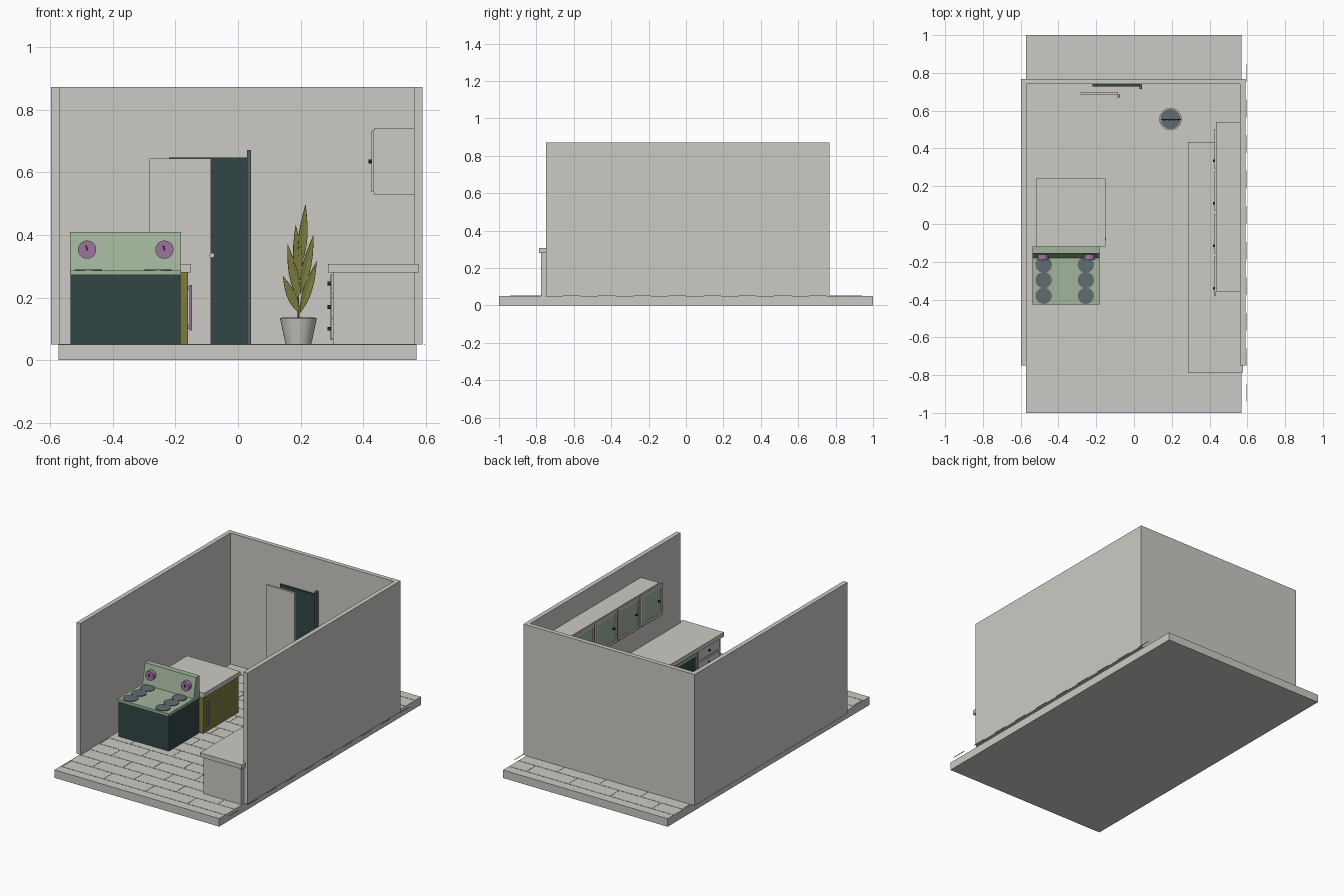
import bpy, bmesh, math
from mathutils import Matrix, Vector

cube = bpy.data.objects.get("Cube")
if cube:
    bpy.data.objects.remove(cube, do_unlink=True)


def material(name, r, g, b):
    mat = bpy.data.materials.new(name)
    mat.use_nodes = True
    mat.diffuse_color = (r, g, b, 1)
    mat.node_tree.nodes["Principled BSDF"].inputs["Base Color"].default_value = (r, g, b, 1)
    return mat


GREY = material("warm grey", .6, .59, .555)
TEAL = material("dark teal", .032, .062, .062)
SLATE = material("slate teal", .085, .125, .125)
GREEN = material("sage green", .36, .46, .33)
PURPLE = material("mauve", .34, .175, .34)
OLIVE = material("olive", .2, .2, .05)
BURNER = material("blue grey", .12, .15, .16)
DARK = material("charcoal", .02, .022, .022)


def finish(name, bm, mat, smooth=False):
    bmesh.ops.recalc_face_normals(bm, faces=bm.faces)
    mesh = bpy.data.meshes.new(name)
    bm.to_mesh(mesh)
    bm.free()
    mesh.materials.append(mat)
    obj = bpy.data.objects.new(name, mesh)
    bpy.context.collection.objects.link(obj)
    if smooth:
        bpy.ops.object.select_all(action="DESELECT")
        obj.select_set(True)
        bpy.context.view_layer.objects.active = obj
        bpy.ops.object.shade_smooth_by_angle()
    return obj


def add_box(bm, xs, ys, zs):
    low, high = map(Vector, zip(xs, ys, zs))
    place = Matrix.Translation((low + high) / 2) @ Matrix.Diagonal((*(high - low), 1))
    bmesh.ops.create_cube(bm, size=1, matrix=place)


def box(name, mat, xs, ys, zs):
    bm = bmesh.new()
    add_box(bm, xs, ys, zs)
    return finish(name, bm, mat)


def cylinder(name, mat, center, bottom, top, depth, axis="Z", sides=32):
    turn = {"Z": Matrix(), "X": Matrix.Rotation(math.pi / 2, 4, "Y"),
            "Y": Matrix.Rotation(math.pi / 2, 4, "X")}[axis]
    bm = bmesh.new()
    bmesh.ops.create_cone(bm, cap_ends=True, segments=sides, radius1=bottom, radius2=top,
                          depth=depth, matrix=Matrix.Translation(center) @ turn)
    return finish(name, bm, mat, True)


def prism(name, mat, points, axis, start, end):
    """Extrude a closed outline along one axis."""
    bm = bmesh.new()
    verts = []
    for a, b in points:
        verts.append(bm.verts.new((start, a, b) if axis == "X" else (a, b, start)))
    face = bm.faces.new(verts)
    moved = bmesh.ops.extrude_face_region(bm, geom=[face])["geom"]
    shift = Vector((end - start, 0, 0) if axis == "X" else (0, 0, end - start))
    bmesh.ops.translate(bm, verts=[v for v in moved if isinstance(v, bmesh.types.BMVert)], vec=shift)
    return finish(name, bm, mat)


FLOOR = .05
COUNTER = .28
COUNTER_TOP = .307

# Floor slab with raised seams in a staggered pattern
box("floor", GREY, (-.573, .57), (-1, 1), (0, FLOOR))
bm = bmesh.new()
rows, seam, length = 20, .0015, .29
pitch = 1.88 / rows
for row in range(rows + 1):
    y = -.94 + row * pitch
    add_box(bm, (-.573, .57), (y - seam, y + seam), (FLOOR - seam, FLOOR + seam))
    if row < rows:
        x = .595 - (row % 2) * length / 2
        while x > -.573:
            add_box(bm, (x - seam, x + seam), (y, y + pitch), (FLOOR - seam, FLOOR + seam))
            x -= length
finish("floor_seams", bm, GREY)

# Three connected walls
left, right, front, back, thick = -.598, .59, -.748, .768, .028
prism("walls", GREY, [(left, front), (left + thick, front), (left + thick, back - thick),
                      (right - thick, back - thick), (right - thick, front), (right, front),
                      (right, back), (left, back)], "Z", FLOOR, .872)

# Stove
sx = (-.537, -.182)
box("stove_body", TEAL, (-.535, -.184), (-.422, -.122), (FLOOR, .272))
box("stove_top", GREEN, sx, (-.427, -.12), (.272, .286))
prism("stove_backsplash", GREEN, [(-.18, .286), (-.12, .286), (-.12, .41), (-.155, .41)], "X", *sx)
for x in (-.478, -.255):
    for y in (-.215, -.297, -.38):
        cylinder("burner", BURNER, (x, y, .287), .043, .043, .006)
for x in (-.482, -.235):
    cylinder("stove_knob", PURPLE, (x, -.176, .353), .029, .029, .028, "Y")
    pointer = box("knob_pointer", DARK, (-.003, .003), (-.002, .002), (-.003, .014))
    pointer.location = (x, -.191, .353)
    pointer.rotation_euler.y = -.25

# Small refrigerator cabinet behind the stove
box("fridge_body", OLIVE, (-.515, -.16), (-.115, .235), (FLOOR, COUNTER))
box("fridge_top", GREY, (-.52, -.15), (-.12, .24), (COUNTER, COUNTER_TOP))
box("fridge_handle", PURPLE, (-.155, -.147), (-.085, -.073), (.095, .24))
for z in (.1, .225):
    box("fridge_handle_mount", PURPLE, (-.16, -.15), (-.085, -.073), (z, z + .01))


def panel_door(name, x, ys, zs, frame, inset, border=.016):
    """Framed door facing -x with a coloured centre panel."""
    y0, y1 = ys
    z0, z1 = zs
    bm = bmesh.new()
    for a, b in ((y0, y0 + border), (y1 - border, y1)):
        add_box(bm, (x - .008, x), (a, b), zs)
    for a, b in ((z0, z0 + border), (z1 - border, z1)):
        add_box(bm, (x - .008, x), (y0 + border, y1 - border), (a, b))
    finish(name + "_frame", bm, frame)
    box(name + "_panel", inset, (x - .004, x), (y0 + border, y1 - border), (z0 + border, z1 - border))


# Wall cabinet with four doors
box("wall_cabinet", GREY, (.435, .562), (-.357, .54), (.53, .742))
for i in range(4):
    y = -.38 + i * .225
    panel_door("wall_cabinet_door", .435, (y, y + .208), (.538, .734), GREY, GREEN)
    cylinder("wall_cabinet_knob", DARK, (.423, y + .04, .635), .006, .006, .012, "X", 12)

# Long counter with a drawer bank and lower doors
box("counter_body", GREY, (.303, .565), (-.775, .425), (FLOOR, COUNTER))
box("counter_top", GREY, (.287, .577), (-.787, .435), (COUNTER, COUNTER_TOP))
for z in (.1, .17, .245):
    box("drawer_front", GREY, (.297, .303), (-.755, -.55), (z - .033, z + .03))
    cylinder("drawer_knob", DARK, (.292, -.65, z), .006, .006, .012, "X", 12)
for i in range(4):
    y = -.535 + i * .238
    panel_door("counter_door", .303, (y, y + .225), (.065, .272), GREEN, TEAL)

# Doorway and open door leaf
box("doorway", TEAL, (-.22, .035), (.728, .741), (FLOOR, .648))
box("door_post", SLATE, (.029, .042), (.715, .741), (FLOOR, .672))
box("door_leaf", GREY, (-.282, -.086), (.684, .697), (FLOOR, .645))
cylinder("door_knob", GREY, (-.083, .678, .335), .008, .008, .014, "Y", 16)

# Potted plant
px, py = .193, .555
cylinder("plant_pot", GREY, (px, py, .0925), .041, .059, .085)
cylinder("plant_soil", BURNER, (px, py, .1345), .053, .053, .003)
cylinder("plant_stem", OLIVE, (px, py, .2), .003, .002, .14, "Z", 8)


def add_leaf(bm, base, tip, width):
    """Pointed leaf folded slightly along its midrib."""
    start, end = Vector((base[0], py, base[1])), Vector((tip[0], py, tip[1]))
    side = (end - start).cross(Vector((0, 1, 0))).normalized() * width / 2
    steps = 6
    rib = [bm.verts.new(start.lerp(end, i / steps)) for i in range(steps + 1)]
    for sign in (-1, 1):
        edge = [rib[0]]
        for i in range(1, steps):
            spread = math.sin(math.pi * (i / steps) ** .85)
            edge.append(bm.verts.new(rib[i].co + side * sign * spread + Vector((0, -.004 * spread, 0))))
        edge.append(rib[-1])
        for i in range(steps):
            corners = [rib[i], rib[i + 1], edge[i + 1], edge[i]]
            bm.faces.new(list(dict.fromkeys(corners)))


bm = bmesh.new()
for base, tip in (((.195, .15), (.143, .27)), ((.198, .15), (.252, .317)),
                  ((.194, .19), (.158, .372)), ((.199, .21), (.242, .402)),
                  ((.196, .24), (.184, .434)), ((.2, .3), (.216, .5))):
    add_leaf(bm, base, tip, .029)
leaves = finish("plant_leaves", bm, OLIVE)
solid = leaves.modifiers.new("thickness", "SOLIDIFY")
solid.thickness = .002
